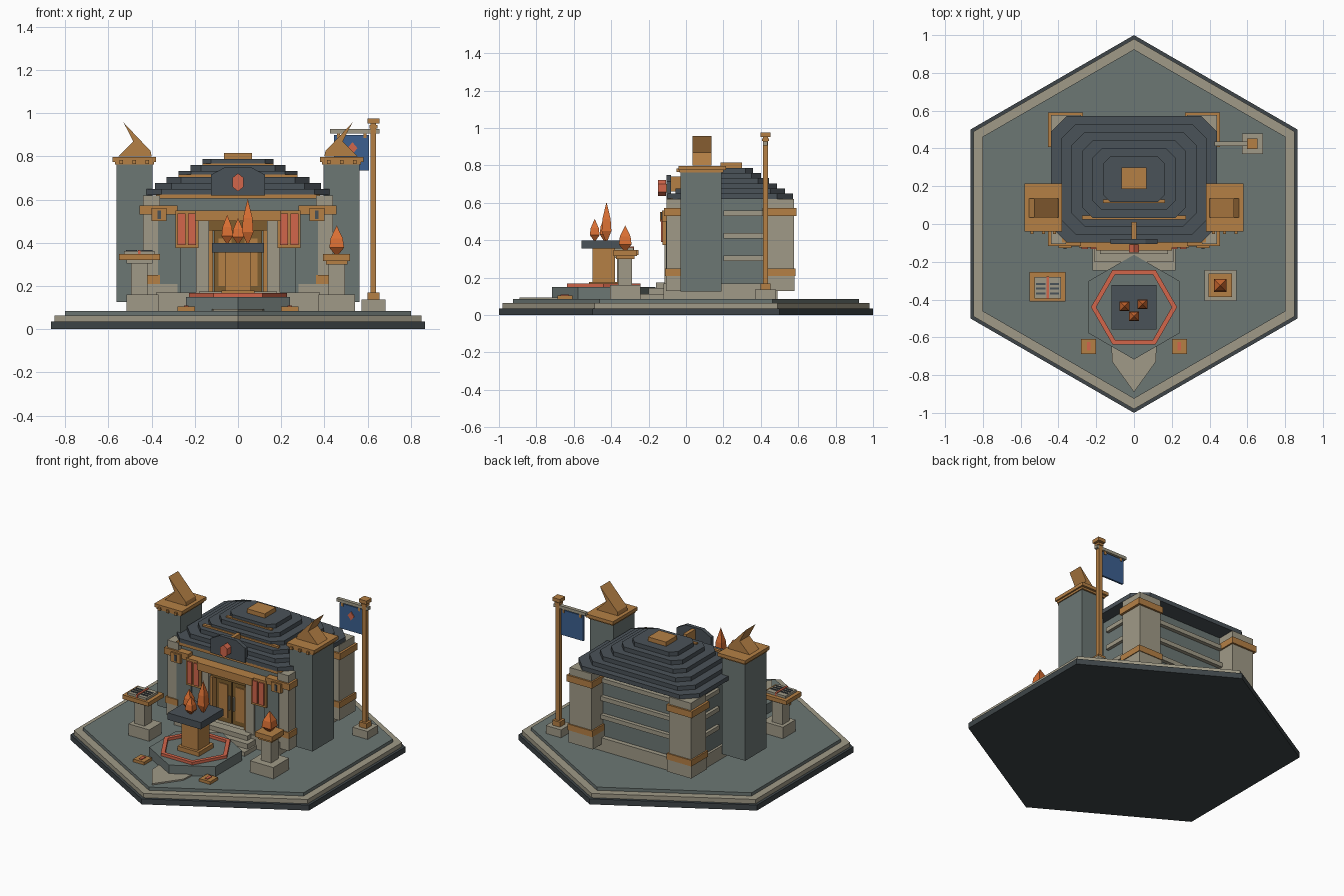
import bpy, bmesh, math
from mathutils import Vector

if "Cube" in bpy.data.objects:
    bpy.data.objects.remove(bpy.data.objects["Cube"])


def srgb(h):
    c = [int(h[i:i + 2], 16) / 255 for i in (0, 2, 4)]
    return [x / 12.92 if x <= .04045 else ((x + .055) / 1.055) ** 2.4 for x in c] + [1]


MATS = {}
for mat_name, code in (("slate", "6c7774"), ("tan_stone", "a09a87"), ("roof_dark", "4a5258"),
                       ("gold", "b58045"), ("red", "d2664b"), ("orange", "d96f33"),
                       ("blue", "3c6090"), ("door_brown", "7d5c2e"), ("base_dark", "3e4548")):
    MATS[mat_name] = bpy.data.materials.new(mat_name)
    MATS[mat_name].diffuse_color = srgb(code)


def finish(name, bm, mat):
    bmesh.ops.recalc_face_normals(bm, faces=bm.faces)
    me = bpy.data.meshes.new(name)
    bm.to_mesh(me)
    bm.free()
    me.materials.append(MATS[mat])
    ob = bpy.data.objects.new(name, me)
    bpy.context.collection.objects.link(ob)
    return ob


def box(name, x0, x1, y0, y1, z0, z1, mat):
    return prism(name, [(x0, y0), (x1, y0), (x1, y1), (x0, y1)], z0, z1, mat)


def block(name, cx, cy, w, d, z0, z1, mat):
    return box(name, cx - w / 2, cx + w / 2, cy - d / 2, cy + d / 2, z0, z1, mat)


def prism(name, pts, a, b, mat, upright=False):
    """Extrude a polygon along z, or along y when upright."""
    bm = bmesh.new()
    place = (lambda p, t: (p[0], t, p[1])) if upright else (lambda p, t: (p[0], p[1], t))
    face = bm.faces.new([bm.verts.new(place(p, a)) for p in pts])
    ext = bmesh.ops.extrude_face_region(bm, geom=[face])
    shift = Vector((0, b - a, 0)) if upright else Vector((0, 0, b - a))
    bmesh.ops.translate(bm, vec=shift, verts=[v for v in ext["geom"] if isinstance(v, bmesh.types.BMVert)])
    return finish(name, bm, mat)


def ngon(r, n, cy=0, start=90):
    return [(r * math.cos(math.radians(start + 360 * i / n)),
             cy + r * math.sin(math.radians(start + 360 * i / n))) for i in range(n)]


def chamfered(hx, hy, c, cy):
    return [(hx, cy - hy + c), (hx, cy + hy - c), (hx - c, cy + hy), (c - hx, cy + hy),
            (-hx, cy + hy - c), (-hx, cy - hy + c), (c - hx, cy - hy), (hx - c, cy - hy)]


def crystal(name, x, y, z0, z1, w, mat="orange"):
    """Square faceted gem: pointed foot, flared body, pointed tip."""
    h = z1 - z0
    bm = bmesh.new()
    rings = []
    for f, k in ((0, .12), (.24, .5), (.56, .42)):
        r = k * w
        rings.append([bm.verts.new((x + sx * r, y + sy * r, z0 + f * h))
                      for sx, sy in ((-1, -1), (1, -1), (1, 1), (-1, 1))])
    tip = bm.verts.new((x, y, z1))
    bm.faces.new(rings[0])
    for i in range(4):
        j = (i + 1) % 4
        for lo, hi in zip(rings, rings[1:]):
            bm.faces.new((lo[i], lo[j], hi[j], hi[i]))
        bm.faces.new((rings[2][i], rings[2][j], tip))
    return finish(name, bm, mat)


def mbox(name, s, x0, x1, *rest):
    """Box given for the right side, mirrored when s is -1."""
    return box(name, min(s * x0, s * x1), max(s * x0, s * x1), *rest)


# Hexagonal ground
prism("base_slab", ngon(1, 6), 0, .036, "base_dark")
prism("base_rim", ngon(.98, 6), .036, .064, "tan_stone")
prism("court_floor", ngon(.925, 6), .064, .085, "slate")

# Hall body, plinth and rear courses
box("plinth", -.38, .38, -.12, .49, .085, .17, "tan_stone")
box("hall_walls", -.365, .365, -.04, .46, .17, .62, "slate")
for z in (.29, .41, .53):
    box("rear_course", -.3, .3, .455, .485, z, z + .028, "tan_stone")
    for s in (-1, 1):
        mbox("side_course", s, .36, .385, .2, .43, z, z + .028, "tan_stone")

# Corner piers, tower shafts and front wings
HORN = [(.40, .80), (.555, .80), (.485, .87), (.53, .957), (.405, .825)]
for s in (-1, 1):
    for tag, y0, y1 in (("front", -.105, .05), ("rear", .42, .578)):
        mbox(tag + "_pier", s, .28 if tag == "rear" else .36, .44, y0, y1, .128, .62, "tan_stone")
        x0 = .27 if tag == "rear" else .28
        mbox(tag + "_pier_foot", s, x0, .445, y0 - .003, y1 + .003, .128, .21, "tan_stone")
        mbox(tag + "_pier_low_band", s, x0 if tag == "rear" else .36, .45, y0 - .008, y1 + .008, .21, .25, "gold")
        mbox(tag + "_pier_top_band", s, x0, .455, y0 - .012, y1 + .012, .53, .572, "gold")
    mbox("front_wing", s, .265, .37, -.108, .02, .1, .53, "slate")
    mbox("pier_bracket", s, .33, .40, -.128, -.1, .5, .56, "gold")
    mbox("bracket_slot", s, .357, .373, -.133, -.127, .51, .55, "roof_dark")
    mbox("tower", s, .395, .563, -.03, .19, .127, .77, "slate")
    mbox("tower_cap", s, .38, .58, -.04, .215, .775, .797, "gold")
    mbox("tower_cap_neck", s, .39, .57, -.034, .2, .762, .775, "gold")
    for x in (.42, .48, .54):
        mbox("cap_stud", s, x - .008, x + .008, -.052, -.03, .765, .783, "gold")
    prism("tower_horn", [(s * x, z) for x, z in HORN], .035, .135, "gold", True)
    # Twin red windows in gold frames
    mbox("window_frame", s, .182, .29, -.125, -.03, .375, .55, "gold")
    for x in (.195, .243):
        mbox("window_pane", s, x, x + .036, -.133, -.124, .39, .535, "red")
    mbox("window_wall", s, .19, .28, -.1, -.03, .17, .375, "slate")
    # Door surround
    mbox("door_jamb", s, .135, .195, -.115, -.03, .17, .5, "tan_stone")
    mbox("door_inner_jamb", s, .115, .135, -.1, -.03, .17, .46, "gold")
    mbox("door_leaf", s, .004, .112, -.062, -.04, .17, .455, "door_brown")
    mbox("door_panel", s, .03, .09, -.068, -.06, .2, .42, "gold")
    mbox("door_handle", s, .012, .02, -.075, -.06, .26, .35, "tan_stone")

box("door_header", -.135, .135, -.085, -.03, .455, .5, "door_brown")
box("door_lintel", -.2, .2, -.14, -.03, .5, .55, "gold")
box("upper_front_wall", -.36, .36, -.07, -.02, .55, .62, "slate")

# Entry steps
box("step_top", -.18, .18, -.16, -.1, .085, .175, "tan_stone")
box("step_middle", -.21, .21, -.2, -.1, .085, .145, "tan_stone")
box("step_bottom", -.22, .22, -.245, -.1, .085, .112, "tan_stone")

# Stepped roof with gold strips
box("eave_strip", -.38, .38, -.098, -.03, .605, .624, "gold")
for i in range(6):
    z = .622 + i * .0275
    prism("roof_tier", chamfered(.44 - .055 * i, .335 - .043 * i, .085 - .009 * i, .237),
          z, z + .0275, "roof_dark")
box("roof_strip_low", -.275, .275, .025, .045, .7, .716, "gold")
box("roof_strip_high", -.165, .165, .112, .13, .755, .768, "gold")
box("roof_cap", -.065, .065, .185, .3, .785, .815, "gold")

# Gable shield with gem
prism("gable_shield", [(-.125, .62), (.125, .62), (.125, .715), (.06, .75), (-.06, .75), (-.125, .715)],
      -.105, -.08, "roof_dark", True)
box("gable_brace", -.012, .012, -.085, .01, .66, .74, "gold")
box("gem_mount", -.018, .018, -.115, -.1, .655, .7, "gold")
gem = [(.03 * math.cos(a), .68 + .042 * math.sin(a)) for a in [math.radians(30 + 60 * i) for i in range(6)]]
prism("gable_gem", gem, -.15, -.108, "red", True)

# Central fire plinth
CY = -.44
prism("fire_platform", ngon(.277, 6, CY), .085, .15, "slate")
bm = bmesh.new()
loops = [[bm.verts.new((x, y, z)) for x, y in ngon(r, 6, CY, 0)]
         for r, z in ((.228, .145), (.228, .168), (.2, .168), (.2, .145))]
for k in range(4):
    for i in range(6):
        a, b, j = loops[k], loops[(k + 1) % 4], (i + 1) % 6
        bm.faces.new((a[i], a[j], b[j], b[i]))
finish("red_ring", bm, "red")
block("fire_column_foot", 0, CY, .155, .155, .15, .178, "gold")
block("fire_column", 0, CY, .12, .12, .17, .355, "gold")
block("fire_slab", 0, CY, .24, .235, .355, .4, "roof_dark")
for x, y, top in ((-.05, -.435, .53), (.045, -.425, .605), (0, -.488, .515)):
    crystal("flame_crystal", x, y, .4, top, .052)

# Pointed path stone and floor tiles
prism("path_stone", [(-.12, -.645), (-.115, -.73), (0, -.89), (.115, -.73), (.12, -.645)], .085, .094, "tan_stone")
for s in (-1, 1):
    block("floor_tile", s * .24, -.648, .08, .08, .085, .104, "gold")
    block("tile_inlay", s * .24, -.648, .02, .045, .104, .109, "red")

# Reading stand on the left
X, Y = -.457, -.332
block("stand_foot", X + .015, Y, .15, .13, .085, .16, "tan_stone")
block("stand_post", X, Y, .075, .075, .16, .32, "tan_stone")
block("stand_neck", X, Y, .12, .11, .305, .322, "tan_stone")
block("stand_table", X, Y, .19, .158, .32, .347, "gold")
for s in (-1, 1):
    block("stand_page", X + s * .038, Y - .005, .064, .115, .347, .362, "tan_stone")
    for k in range(3):
        block("page_line", X + s * .036, Y - .035 + k * .025, .05, .01, .362, .366, "roof_dark")
block("stand_ribbon", X, Y - .005, .012, .12, .347, .367, "red")

# Lamp pedestal on the right
X, Y = .457, -.325
block("lamp_foot", X, Y, .17, .165, .085, .16, "tan_stone")
block("lamp_post", X, Y, .075, .075, .16, .31, "tan_stone")
block("lamp_neck", X, Y, .1, .1, .3, .318, "gold")
block("lamp_cap", X, Y, .125, .125, .315, .348, "gold")
crystal("lamp_crystal", X, Y, .345, .48, .068)

# Banner pole
X, Y = .627, .425
block("pole_foot", X, Y, .11, .11, .085, .137, "tan_stone")
block("pole_socket", X, Y, .055, .055, .137, .17, "gold")
block("pole", X, Y, .026, .026, .17, .955, "gold")
block("pole_collar", X, Y, .038, .038, .93, .945, "gold")
block("pole_cap", X, Y, .055, .055, .952, .975, "gold")
box("banner_arm", .425, .655, Y - .012, Y + .012, .907, .927, "tan_stone")
box("banner_cloth", .445, .607, Y - .006, Y + .006, .735, .9, "blue")
prism("banner_emblem", [(.53, .81), (.553, .838), (.53, .866), (.507, .838)], Y - .012, Y - .005, "red", True)
for x in (.465, .587):
    block("banner_clip", x, Y, .014, .02, .885, .91, "gold")

for m in bpy.data.materials:
    if m.users and not m.is_grease_pencil:
        m.use_nodes = True
        m.node_tree.nodes["Principled BSDF"].inputs["Base Color"].default_value = m.diffuse_color
